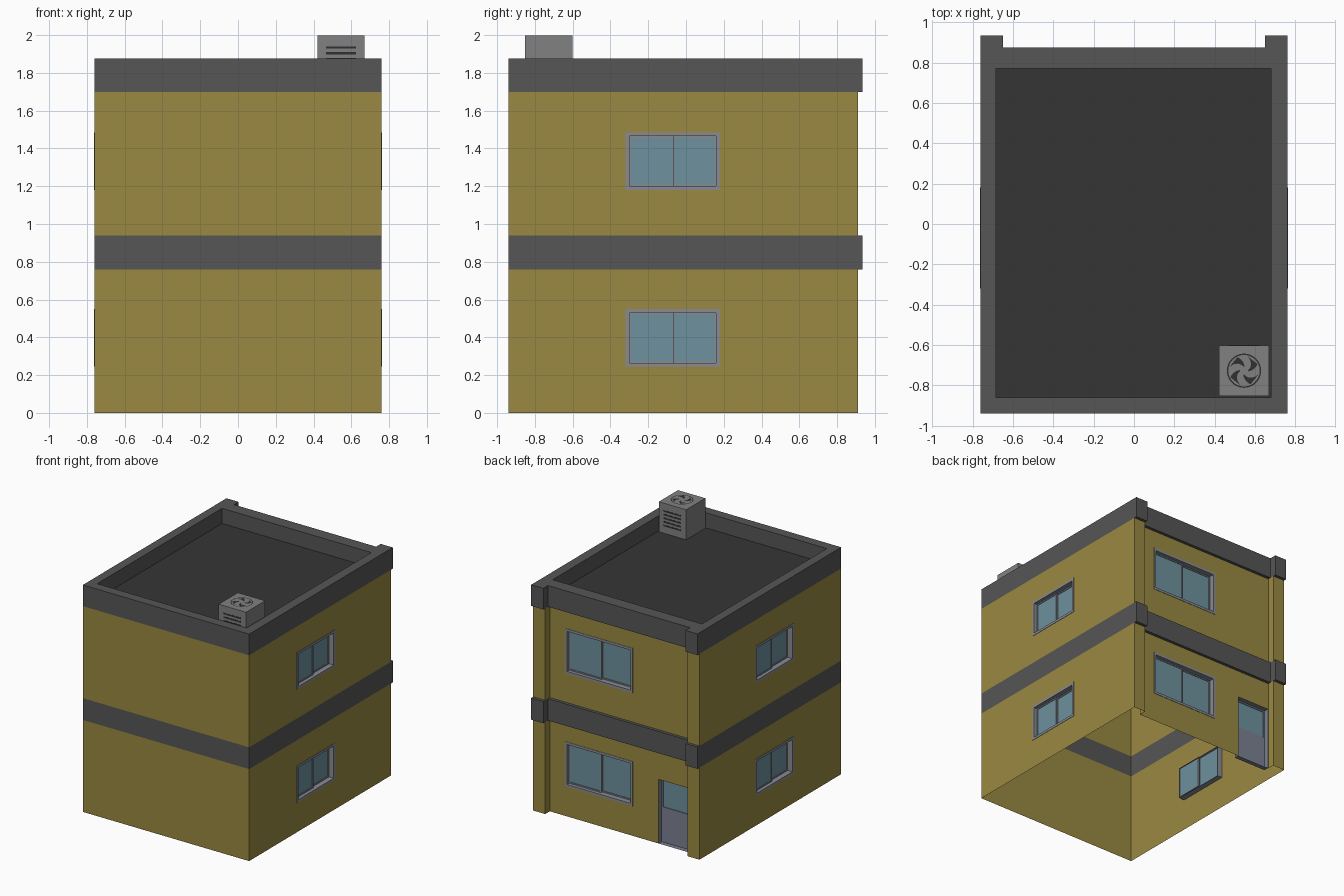
import bpy, bmesh, math
from mathutils import Vector

if "Cube" in bpy.data.objects:
    bpy.data.objects.remove(bpy.data.objects["Cube"])


def mat(name, r, g, b):
    m = bpy.data.materials.new(name)
    m.diffuse_color = (r, g, b, 1)
    m.use_nodes = True
    m.node_tree.nodes["Principled BSDF"].inputs["Base Color"].default_value = m.diffuse_color
    return m


WALL = mat("mustard_wall", .32, .25, .053)
BAND = mat("dark_band", .093, .093, .093)
ROOF = mat("roof_felt", .036, .036, .036)
FRAME = mat("frame_grey", .25, .26, .29)
GLASS = mat("blue_glass", .155, .283, .342)
DOOR = mat("door_grey", .20, .22, .28)
METAL = mat("unit_metal", .22, .22, .22)
VENT = mat("vent_dark", .03, .03, .03)


def finish(bm, name, *mats):
    bmesh.ops.remove_doubles(bm, verts=bm.verts, dist=1e-5)
    me = bpy.data.meshes.new(name)
    bm.to_mesh(me)
    bm.free()
    for m in mats:
        me.materials.append(m)
    bpy.context.collection.objects.link(bpy.data.objects.new(name, me))


def quad(bm, pts, mi=0):
    bm.faces.new([bm.verts.new(p) for p in pts]).material_index = mi


def wall_frame(a, b):
    """Map (along, height, outward) on the wall from a to b to world space."""
    a, b = Vector((*a, 0)), Vector((*b, 0))
    u = (b - a).normalized()
    n = u.cross(Vector((0, 0, 1)))
    return (lambda s, z, d=0: a + u * s + n * d + Vector((0, 0, z))), (b - a).length


def panel(bm, F, s0, s1, z0, z1, holes=(), d=0, mi=0):
    """Flat rectangle with rectangular holes."""
    ss = sorted({s0, s1, *[h[i] for h in holes for i in (0, 1)]})
    zs = sorted({z0, z1, *[h[i] for h in holes for i in (2, 3)]})
    for a, b in zip(ss, ss[1:]):
        for c, e in zip(zs, zs[1:]):
            s, z = (a + b) / 2, (c + e) / 2
            if not any(h[0] < s < h[1] and h[2] < z < h[3] for h in holes):
                quad(bm, [F(a, c, d), F(b, c, d), F(b, e, d), F(a, e, d)], mi)


def reveal(bm, F, s0, s1, z0, z1, d0, d1, mi=0):
    """Four inward-facing sides of an opening."""
    c = [(s0, z0), (s1, z0), (s1, z1), (s0, z1)]
    for p, q in zip(c, c[1:] + c[:1]):
        quad(bm, [F(*p, d0), F(*q, d0), F(*q, d1), F(*p, d1)], mi)


def inset(r, t):
    return (r[0] + t, r[1] - t, r[2] + t, r[3] - t)


def window(name, F, r):
    """Trim ring, recess and two sliding panes at different depths."""
    bm = bmesh.new()
    o = inset(r, .02)
    panel(bm, F, *r, [o], .003)
    reveal(bm, F, *r, 0, .003)
    reveal(bm, F, *o, .003, -.045)
    mid = (o[0] + o[1]) / 2
    for a, b, d in ((o[0], mid + .005, -.025), (mid - .005, o[1], -.04)):
        p = (a, b, o[2], o[3])
        g = inset(p, .01)
        panel(bm, F, *p, [g], d)
        reveal(bm, F, *p, d, d - .01)
        reveal(bm, F, *g, d, d - .005)
        panel(bm, F, *g, d=d - .005, mi=1)
    finish(bm, name, FRAME, GLASS)


def outline(pillar, back):
    """Plan outline, with two corner pillars at the back."""
    return [(-.76, -.94), (.76, -.94), (.76, pillar), (.65, pillar),
            (.65, back), (-.65, back), (-.65, pillar), (-.76, pillar)]


walls, bands = outline(.91, .85), outline(.935, .875)
FLOOR = .935
side_names = {1: "right", 4: "back", 7: "left"}
openings = {1: (.62, 1.12, .245, .55), 4: (.14, .76, .245, .615), 7: (.73, 1.23, .245, .55)}
door = (.995, 1.295, 0, .53)

# Walls of both storeys, with openings, and their windows
bm = bmesh.new()
for i in range(8):
    F, length = wall_frame(walls[i], walls[(i + 1) % 8])
    for storey, (z0, z1) in enumerate(((0, .76), (.94, 1.70))):
        holes = []
        if i in openings:
            a, b, c, e = openings[i]
            r = (a, b, c + storey * FLOOR, e + storey * FLOOR)
            holes.append(inset(r, .02))
            window(f"{side_names[i]}_window_{storey + 1}", F, r)
        if i == 4 and storey == 0:
            holes.append(door)
        panel(bm, F, 0, length, z0, z1, holes)
finish(bm, "walls", WALL)

# Door in a shallow recess, glazed in the upper part
bm = bmesh.new()
F, _ = wall_frame(walls[4], walls[5])
reveal(bm, F, *door, 0, -.04)
pane = (door[0] + .012, door[1] - .012, .29, .518)
panel(bm, F, *door, [pane], -.04)
reveal(bm, F, *pane, -.04, -.046)
panel(bm, F, *pane, d=-.046, mi=1)
finish(bm, "back_door", DOOR, GLASS)

# Floor band and parapet, overhanging at the back only
bm = bmesh.new()
for z0, z1 in ((.76, .94), (1.70, 1.875)):
    for i in range(8):
        F, length = wall_frame(bands[i], bands[(i + 1) % 8])
        panel(bm, F, 0, length, z0, z1)
    for i in (2, 4, 6):
        for z in ((z0, z1) if z1 < 1 else (z0,)):
            pts = [(*walls[i], z), (*walls[i + 1], z), (*bands[i + 1], z), (*bands[i], z)]
            quad(bm, pts if z == z0 else pts[::-1])
flat = lambda x, y, d=0: Vector((x, y, 1.875 + d))
inner = (-.685, .68, -.86, .77)
panel(bm, flat, -.76, .76, -.94, .875, [inner])
for x0, x1 in ((-.76, -.65), (.65, .76)):
    panel(bm, flat, x0, x1, .875, .935)
reveal(bm, flat, *inner, 0, -.125)
finish(bm, "bands_and_parapet", BAND)

# Roof deck
bm = bmesh.new()
panel(bm, flat, *inner, d=-.125)
finish(bm, "roof_deck", ROOF)


def box(bm, centre, size):
    vs = bmesh.ops.create_cube(bm, size=1)["verts"]
    bmesh.ops.scale(bm, vec=size, verts=vs)
    bmesh.ops.translate(bm, vec=centre, verts=vs)


# Rooftop cooling unit
CX, CY = .545, -.727
bm = bmesh.new()
box(bm, (CX, CY, 1.874), (.25, .25, .248))
finish(bm, "cooling_unit", METAL)

# Louvre slots on the unit's front and back
bm = bmesh.new()
for side in (-1, 1):
    for k in range(5):
        box(bm, (CX, CY + side * .125, 1.874 + (k - 2) * .03), (.16, .003, .012))
finish(bm, "unit_louvres", VENT)

# Fan ring and four swept openings on the unit's top
bm = bmesh.new()


def polar(r, a):
    return (CX + r * math.cos(a), CY + r * math.sin(a), 2.0)


def strip(rows):
    for (a, b), (c, e) in zip(rows, rows[1:]):
        quad(bm, [a, b, e, c])


strip([(polar(.078, t * math.tau / 32), polar(.085, t * math.tau / 32)) for t in range(33)])
for k in range(4):
    rows = []
    for j in range(7):
        t = j / 6
        mid, half = k * math.pi / 2 + .9 * t, .15 + .3 * t
        rows.append((polar(.02 + .055 * t, mid + half), polar(.02 + .055 * t, mid - half)))
    strip(rows[::-1])
bmesh.ops.recalc_face_normals(bm, faces=bm.faces)
for f in bm.faces:
    if f.normal.z < 0:
        f.normal_flip()
finish(bm, "unit_fan", VENT)
